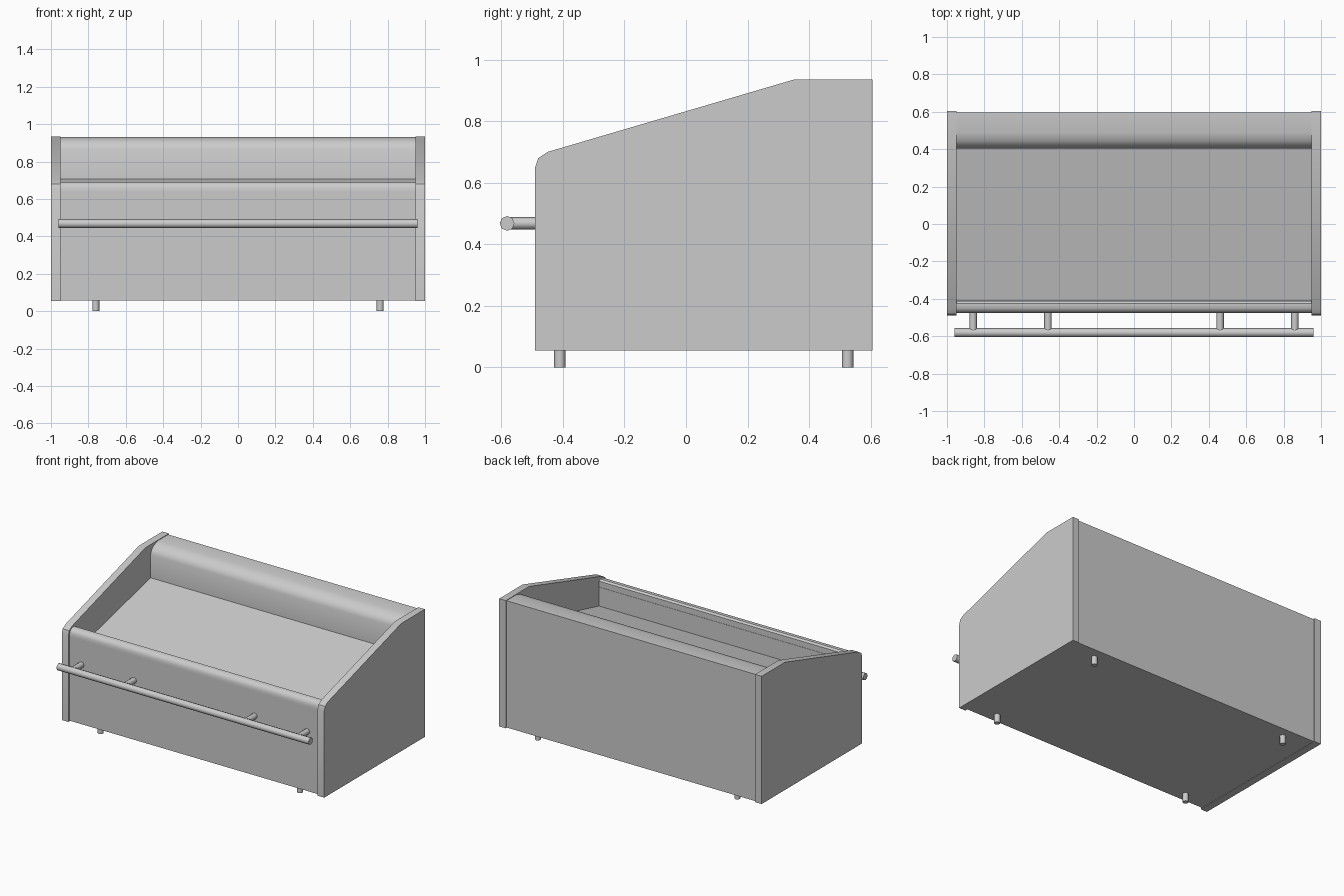
import bpy, math
from mathutils import Vector

if "Cube" in bpy.data.objects:
    bpy.data.objects.remove(bpy.data.objects["Cube"])


def finish(ob, angle=35):
    bpy.ops.object.select_all(action='DESELECT')
    ob.select_set(True)
    bpy.context.view_layer.objects.active = ob
    bpy.ops.object.shade_smooth_by_angle(angle=math.radians(angle))


def extrude_profile(name, pts, x0, x1):
    """Extrude a (y, z) outline along x."""
    n = len(pts)
    verts = [(x, y, z) for x in (x0, x1) for y, z in pts]
    faces = [list(range(n))[::-1], list(range(n, 2 * n))]
    faces += [[i, (i + 1) % n, n + (i + 1) % n, n + i] for i in range(n)]
    me = bpy.data.meshes.new(name)
    me.from_pydata(verts, [], faces)
    ob = bpy.data.objects.new(name, me)
    bpy.context.collection.objects.link(ob)
    bpy.context.view_layer.objects.active = ob
    ob.select_set(True)
    bpy.ops.object.mode_set(mode='EDIT')
    bpy.ops.mesh.select_all(action='SELECT')
    bpy.ops.mesh.normals_make_consistent(inside=False)
    bpy.ops.object.mode_set(mode='OBJECT')
    finish(ob)


def rod(name, a, b, radius, sides=8):
    a, b = Vector(a), Vector(b)
    d = b - a
    bpy.ops.mesh.primitive_cylinder_add(vertices=sides, radius=radius,
                                        depth=d.length, location=(a + b) / 2)
    ob = bpy.context.object
    ob.name = name
    ob.rotation_euler = d.to_track_quat('Z', 'Y').to_euler()
    finish(ob, 50)


# Side panels with sloping top edge
panel = [(-0.49, 0.055), (0.605, 0.055), (0.605, 0.935), (0.35, 0.935),
         (-0.45, 0.70), (-0.48, 0.68), (-0.49, 0.65)]
extrude_profile("left_panel", panel, -1.0, -0.95)
extrude_profile("right_panel", panel, 0.95, 1.0)

# Cabinet body: front, sloping display floor, rounded rear ledge
body = [(-0.475, 0.058), (-0.475, 0.64), (-0.41, 0.64), (-0.41, 0.51),
        (0.405, 0.706), (0.405, 0.865), (0.417, 0.895), (0.445, 0.918),
        (0.49, 0.931), (0.597, 0.931), (0.597, 0.058)]
extrude_profile("cabinet_body", body, -0.95, 0.95)

# Rounded trim along the top of the front
trim = [(-0.475, 0.638), (-0.475, 0.66), (-0.467, 0.679), (-0.45, 0.69),
        (-0.425, 0.69), (-0.412, 0.68), (-0.412, 0.638)]
extrude_profile("front_trim", trim, -0.95, 0.95)

# Bumper rail and its brackets
rod("bumper_rail", (-0.96, -0.581, 0.468), (0.96, -0.581, 0.468), 0.024)
for x in (-0.86, -0.46, 0.46, 0.86):
    rod("rail_bracket", (x, -0.57, 0.468), (x, -0.47, 0.468), 0.02)

# Feet
for x in (-0.76, 0.76):
    for y in (-0.41, 0.525):
        rod("foot", (x, y, 0.0), (x, y, 0.06), 0.019)
